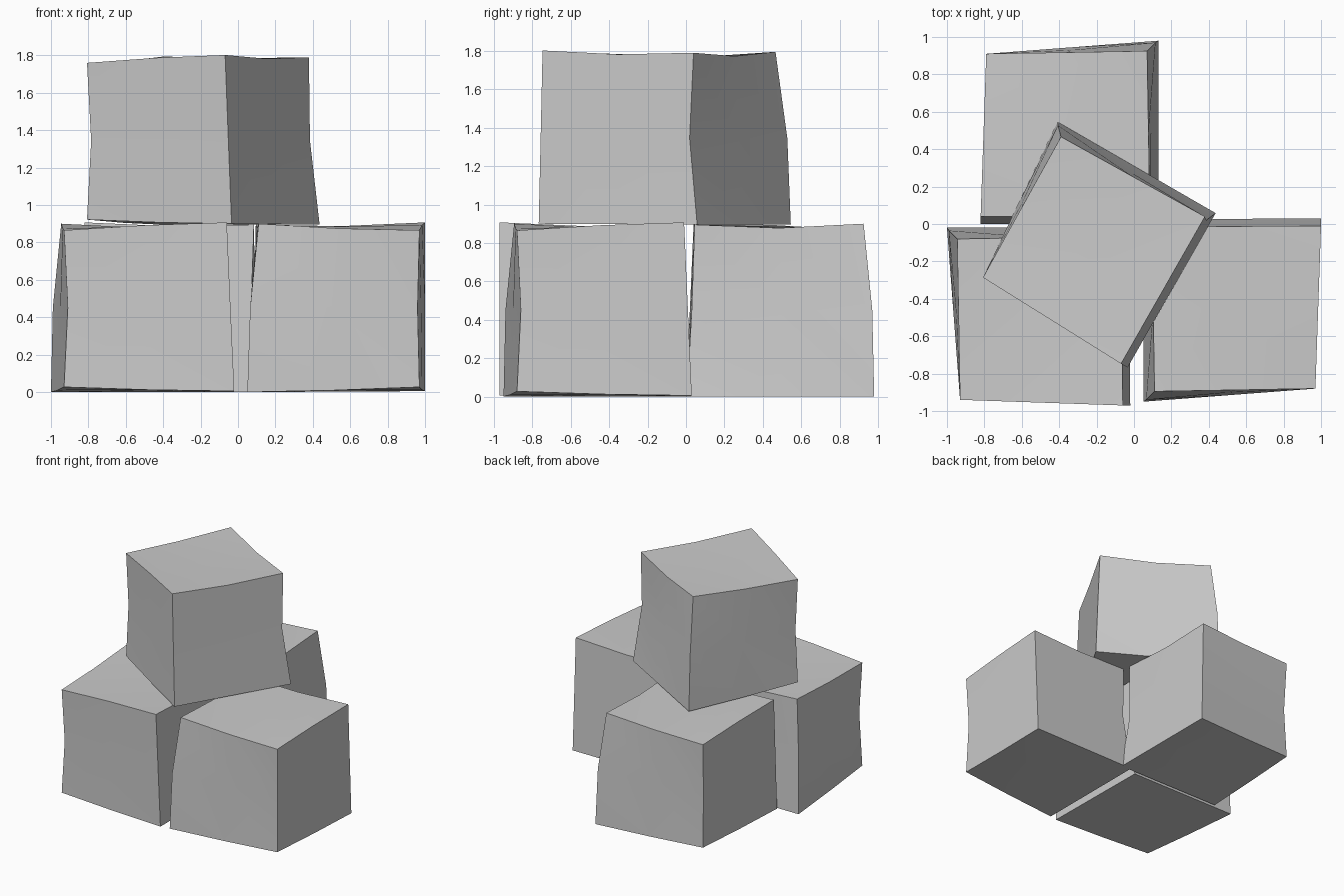
import bpy, bmesh
from math import radians
from itertools import product

if "Cube" in bpy.data.objects:
    bpy.data.objects.remove(bpy.data.objects["Cube"])

# Corner columns of the worn block: bottom, middle and top point
COLUMNS = {
    (-1, -1): [(-0.43, -0.44, 0.027), (-0.41, -0.43, 0.45), (-0.43, -0.44, 0.865)],
    (1, -1): [(0.48, -0.47, 0.005), (0.46, -0.47, 0.45), (0.44, -0.47, 0.907)],
    (1, 1): [(0.475, 0.48, 0.0), (0.45, 0.42, 0.45), (0.435, 0.435, 0.895)],
    (-1, 1): [(-0.50, 0.48, 0.0), (-0.49, 0.465, 0.45), (-0.445, 0.42, 0.90)],
}
# Small sag or rise at the middle of each horizontal edge (bottom, middle, top)
EDGE_DZ = {(0, -1): (-0.004, 0, 0.006), (-1, 0): (-0.004, 0, -0.008),
           (1, 0): (0, 0, -0.014), (0, 1): (0, 0, -0.02), (0, 0): (0, 0, -0.006)}


def worn_point(i, j, k):
    # Average of the corner columns that share this grid position
    near = [pts[k + 1] for (a, b), pts in COLUMNS.items()
            if (i in (0, a)) and (j in (0, b))]
    p = [sum(c) / len(near) for c in zip(*near)]
    p[2] += EDGE_DZ.get((i, j), (0, 0, 0))[k + 1]
    return p


def block(name, location, angle):
    bm = bmesh.new()
    bmesh.ops.create_cube(bm, size=2)
    bmesh.ops.subdivide_edges(bm, edges=bm.edges[:], cuts=1, use_grid_fill=True)
    for v in bm.verts:
        v.co = worn_point(*(round(c) for c in v.co))
    me = bpy.data.meshes.new(name)
    bm.to_mesh(me)
    bm.free()
    ob = bpy.data.objects.new(name, me)
    ob.location = location
    ob.rotation_euler.z = radians(angle)
    bpy.context.collection.objects.link(ob)
    # Smooth faces with crisp block edges
    bpy.ops.object.select_all(action='DESELECT')
    ob.select_set(True)
    bpy.context.view_layer.objects.active = ob
    bpy.ops.object.shade_smooth_by_angle(angle=radians(30))


# Three blocks on the ground, one turned block stacked on top
block("front_left_block", (-0.50, -0.50, 0), 0)
block("front_right_block", (0.53, -0.45, 0), 90)
block("back_block", (-0.35, 0.48, 0), -90)
block("top_block", (-0.215, -0.12, 0.895), -30)
